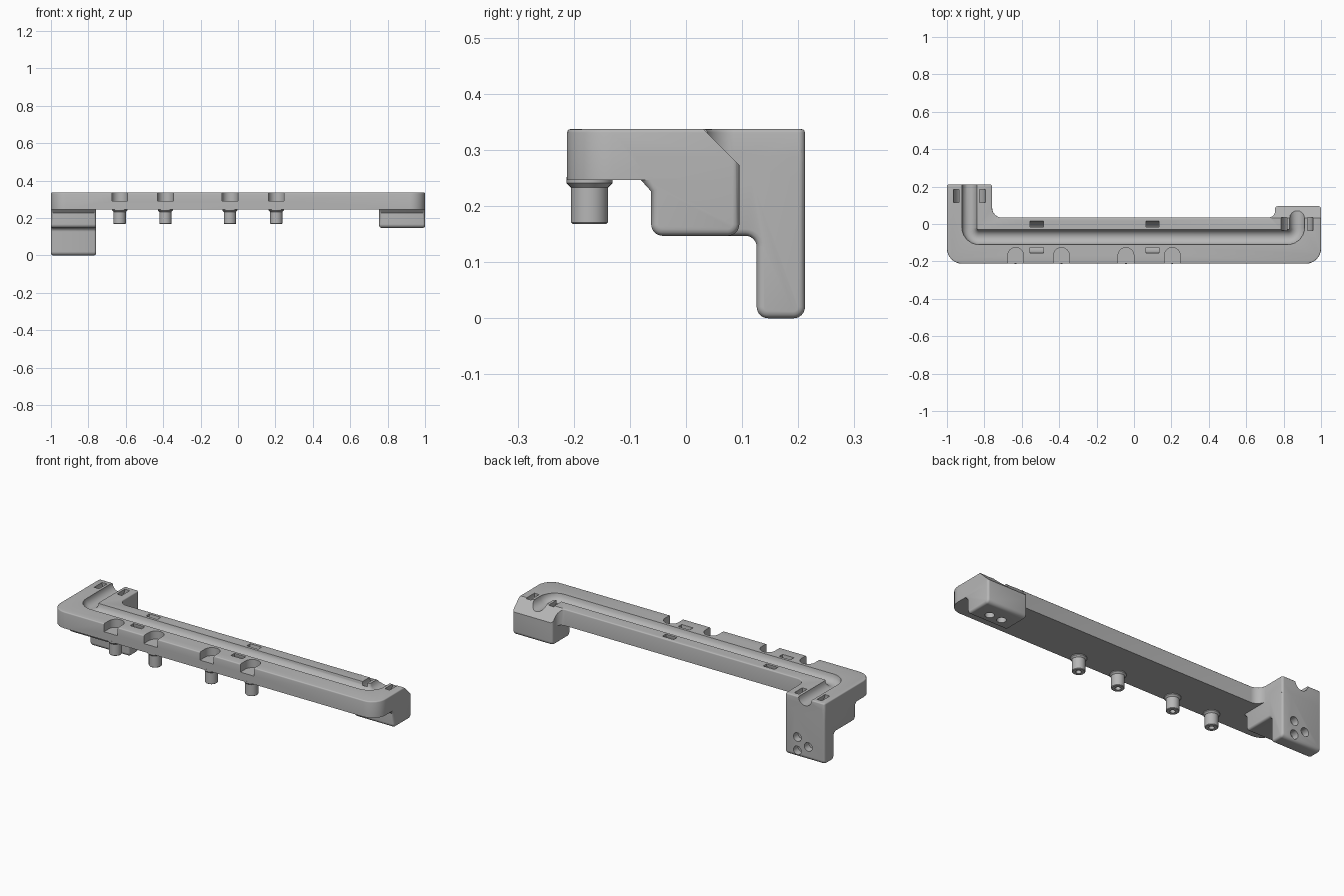
import bpy, bmesh, math
from mathutils import Vector, Matrix

cube = bpy.data.objects.get("Cube")
if cube:
    bpy.data.objects.remove(cube)

GREY = (0.47, 0.47, 0.47, 1)
mat = bpy.data.materials.new("plain grey")
mat.use_nodes = True
mat.diffuse_color = GREY
mat.node_tree.nodes["Principled BSDF"].inputs["Base Color"].default_value = GREY

TOP, UNDER, LEDGE = 0.337, 0.246, 0.147   # main heights
EDGE = 0.012                              # general edge rounding
LEFT_X, RIGHT_X, GROOVE_Y = -0.88, 0.872, -0.07


def rounded(points, closed=True, steps=6):
    """Replace each corner (x, y, radius) with an arc."""
    out, n = [], len(points)
    for i, (x, y, r) in enumerate(points):
        p = Vector((x, y))
        if r == 0 or (not closed and i in (0, n - 1)):
            out.append(p)
            continue
        a = (Vector(points[i - 1][:2]) - p).normalized()
        b = (Vector(points[(i + 1) % n][:2]) - p).normalized()
        half = a.angle(b) / 2
        centre = p + (a + b).normalized() * r / math.sin(half)
        t = r / math.tan(half)
        va, vb = p + a * t - centre, p + b * t - centre
        out += [centre + va.lerp(vb, k / steps).normalized() * r
                for k in range(steps + 1)]
    return out


def finish(name, bm):
    bmesh.ops.recalc_face_normals(bm, faces=bm.faces)
    mesh = bpy.data.meshes.new(name)
    bm.to_mesh(mesh)
    bm.free()
    mesh.materials.append(mat)
    ob = bpy.data.objects.new(name, mesh)
    bpy.context.collection.objects.link(ob)
    return ob


def prism(name, outline, low, high, axis="z", bevel_rule=None):
    """Extrude an outline along z (plan) or along x (side profile)."""
    def place(p, h):
        return (p.x, p.y, h) if axis == "z" else (h, p.x, p.y)
    bm = bmesh.new()
    ends = [[bm.verts.new(place(p, h)) for p in outline] for h in (low, high)]
    caps = [bm.faces.new(e) for e in ends]
    for i in range(len(outline)):
        bm.faces.new((ends[0][i - 1], ends[0][i], ends[1][i], ends[1][i - 1]))
    bmesh.ops.recalc_face_normals(bm, faces=bm.faces)
    if bevel_rule:
        edges = {e for c in caps[1 if bevel_rule == "top" else 0:] for e in c.edges}
        bmesh.ops.bevel(bm, geom=list(edges), affect="EDGES", segments=3, profile=0.5,
                        offset=0.006 if bevel_rule == "top" else EDGE)
    return finish(name, bm)


def lathe(name, profile, matrix, closed=False, steps=32):
    """Spin a (radius, height) profile round its own axis."""
    bm = bmesh.new()
    verts = [bm.verts.new((r, 0, z)) for r, z in profile]
    pairs = list(zip(verts, verts[1:] + verts[:1]))
    edges = [bm.edges.new(p) for p in (pairs if closed else pairs[:-1])]
    bmesh.ops.spin(bm, geom=verts + edges, cent=(0, 0, 0), axis=(0, 0, 1),
                   angle=math.tau, steps=steps, use_duplicate=False)
    bmesh.ops.remove_doubles(bm, verts=bm.verts, dist=1e-5)
    bm.transform(matrix)
    return finish(name, bm)


def combine(target, other, operation):
    mod = target.modifiers.new("combine", "BOOLEAN")
    mod.operation, mod.object, mod.solver = operation, other, "EXACT"
    bpy.context.view_layer.objects.active = target
    bpy.ops.object.modifier_apply(modifier=mod.name)
    bpy.data.objects.remove(other)


def smooth(ob):
    bpy.ops.object.select_all(action="DESELECT")
    ob.select_set(True)
    bpy.context.view_layer.objects.active = ob
    bpy.ops.object.shade_smooth_by_angle(angle=math.radians(32))


# Plate: long bar with an arm at each end
plan = rounded([(-1, -0.212, 0.08), (1, -0.212, 0.08), (1, 0.095, EDGE),
                (0.755, 0.095, EDGE), (0.755, 0.035, 0.035), (-0.758, 0.035, 0.05),
                (-0.758, 0.212, EDGE), (-1, 0.212, EDGE)])
body = prism("cable_bracket", plan, UNDER, TOP, bevel_rule="top")

# Blocks under the arms; the left one has a leg down to the ground
front = [(-0.1, 0.3, 0), (-0.1, 0.275, 0), (-0.08, UNDER, 0),
         (-0.062, 0.226, 0), (-0.062, LEDGE, 0.02)]
right_block = rounded(front + [(0.095, LEDGE, 0.02), (0.095, 0.3, 0)])
left_leg = rounded(front + [(0.126, LEDGE, 0.02), (0.126, 0, 0.02),
                            (0.212, 0, 0.02), (0.212, 0.3, 0)])
combine(body, prism("right_block", right_block, 0.755, 1, "x", "ends"), "UNION")
combine(body, prism("left_leg", left_leg, -1, -0.758, "x", "ends"), "UNION")

# Sloped back edge on the right arm
slope = [Vector(p) for p in ((0.031, TOP), (0.23, TOP - 0.199), (0.23, 0.5), (0.031, 0.5))]
combine(body, prism("slope_cutter", slope, 0.735, 1.1, "x"), "DIFFERENCE")

# Half-round groove along the top
path = rounded([(LEFT_X, 0.3, 0), (LEFT_X, GROOVE_Y, 0.05),
                (RIGHT_X, GROOVE_Y, 0.05), (RIGHT_X, 0.25, 0)], closed=False)
curve = bpy.data.curves.new("groove_cutter", "CURVE")
curve.dimensions = "3D"
curve.bevel_depth, curve.bevel_resolution, curve.use_fill_caps = 0.04, 6, True
spline = curve.splines.new("POLY")
spline.points.add(len(path) - 1)
for point, p in zip(spline.points, path):
    point.co = (p.x, p.y, TOP, 1)
tube = bpy.data.objects.new("groove_cutter", curve)
bpy.context.collection.objects.link(tube)
bm = bmesh.new()
bm.from_mesh(tube.evaluated_get(bpy.context.evaluated_depsgraph_get()).to_mesh())
bmesh.ops.remove_doubles(bm, verts=bm.verts, dist=1e-5)
bpy.data.objects.remove(tube)
combine(body, finish("groove_cutter", bm), "DIFFERENCE")

# Curved tie slots passing under the groove
ring = [(0.055, -0.035), (0.085, -0.035), (0.085, 0.035), (0.055, 0.035)]
for x, y, turn in ((LEFT_X, 0.15, "X"), (RIGHT_X, 0, "X"),
                   (-0.52, GROOVE_Y, "Y"), (0.1, GROOVE_Y, "Y")):
    m = Matrix.Translation((x, y, TOP)) @ Matrix.Rotation(math.pi / 2, 4, turn)
    combine(body, lathe("slot_cutter", ring, m, closed=True, steps=40), "DIFFERENCE")

# Front notches, each with a hollow peg below
PEG_Y = -0.172
peg_profile = [(0, 0.2), (0.014, 0.2), (0.014, 0.168), (0.03, 0.168), (0.033, 0.171),
               (0.033, 0.233), (0.041, 0.241), (0.041, 0.252), (0, 0.252)]
for i, x in enumerate((-0.633, -0.388, -0.043, 0.205)):
    notch = rounded([(x - 0.042, -0.3, 0), (x + 0.042, -0.3, 0),
                     (x + 0.042, -0.126, 0.0415), (x - 0.042, -0.126, 0.0415)])
    combine(body, prism("notch_cutter", notch, 0.292, 0.4), "DIFFERENCE")
    smooth(lathe(f"peg_{i + 1}", peg_profile, Matrix.Translation((x, PEG_Y, 0))))

# Blind round holes: three in the back of the leg, two under the right block
hole = [(0, -0.04), (0.024, -0.04), (0.024, 0.04), (0, 0.04)]
spots = [((x, 0.212, z), "X") for x, z in ((-0.833, 0.11), (-0.833, 0.036), (-0.9, 0.073))]
spots += [((x, 0, LEDGE), "Z") for x in (0.836, 0.91)]
for place, turn in spots:
    m = Matrix.Translation(place) @ Matrix.Rotation(math.pi / 2, 4, turn)
    combine(body, lathe("hole_cutter", hole, m, steps=24), "DIFFERENCE")

smooth(body)
